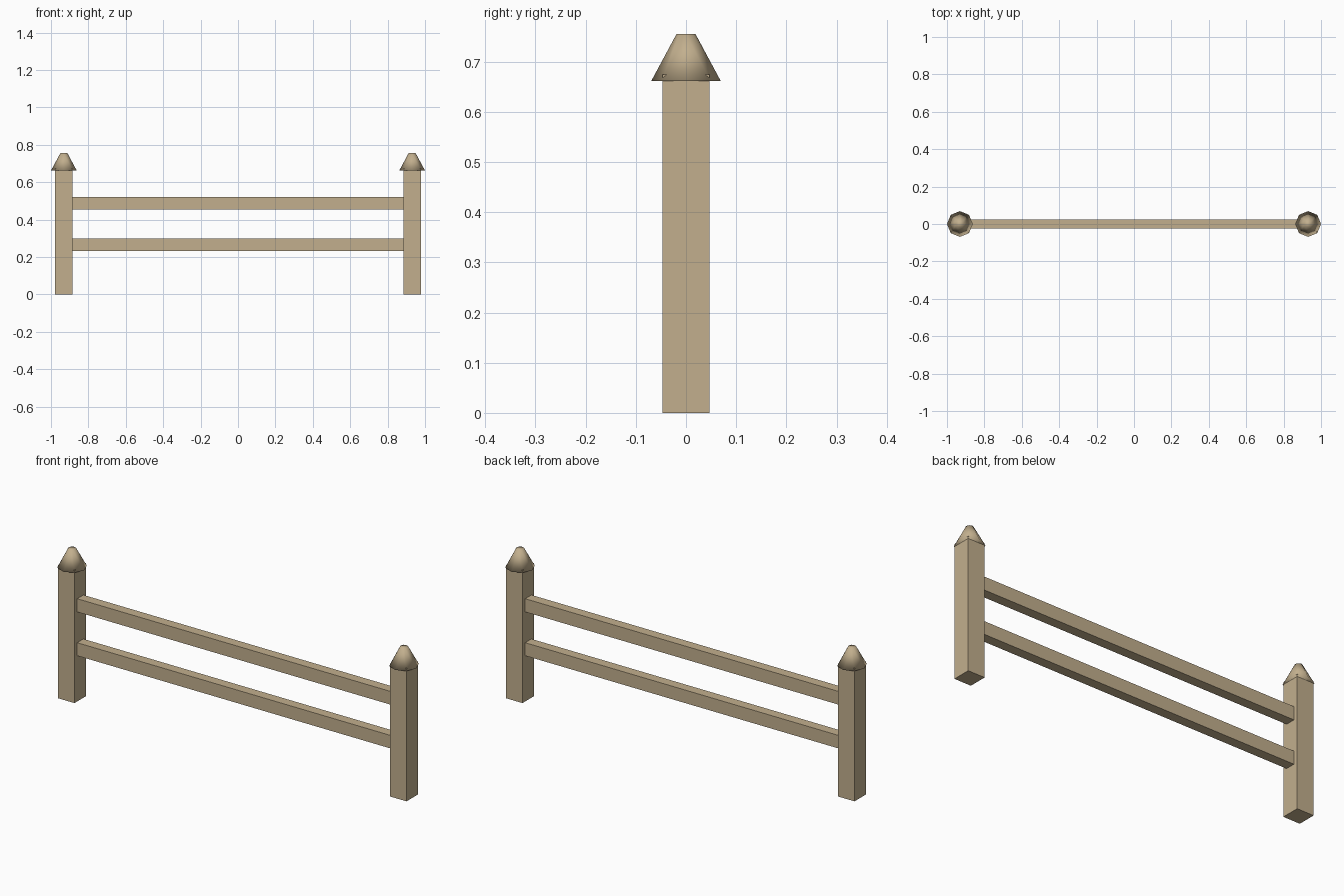
import bpy

cube = bpy.data.objects.get("Cube")
if cube:
    bpy.data.objects.remove(cube, do_unlink=True)

# Pale timber colour shared by every part
wood = bpy.data.materials.new("pale_wood")
wood.use_nodes = True
colour = (0.54, 0.43, 0.27, 1)
wood.diffuse_color = colour
wood.node_tree.nodes["Principled BSDF"].inputs["Base Color"].default_value = colour

POST_X = 0.931
POST_HALF = 0.0465


def finish(name):
    obj = bpy.context.object
    obj.name = name
    obj.data.materials.append(wood)
    return obj


def box(name, centre, size):
    bpy.ops.mesh.primitive_cube_add(size=1, location=centre)
    obj = finish(name)
    obj.scale = size
    bpy.ops.object.transform_apply(location=False, rotation=False, scale=True)


# Square posts with blunt eight-sided caps
for side, x in (("left", POST_X), ("right", -POST_X)):
    height = 0.674
    box(f"{side}_post", (x, 0, height / 2), (2 * POST_HALF, 2 * POST_HALF, height))
    bottom, top = 0.662, 0.755
    bpy.ops.mesh.primitive_cone_add(vertices=8, radius1=0.069, radius2=0.019,
                                    depth=top - bottom,
                                    location=(x, 0, (bottom + top) / 2))
    finish(f"{side}_post_cap")
    bpy.ops.object.shade_smooth()

# Horizontal rails butting against the inner post faces
for name, low, high in (("lower_rail", 0.232, 0.298), ("upper_rail", 0.454, 0.521)):
    box(name, (0, 0, (low + high) / 2),
        (2 * (POST_X - POST_HALF), 0.05, high - low))
